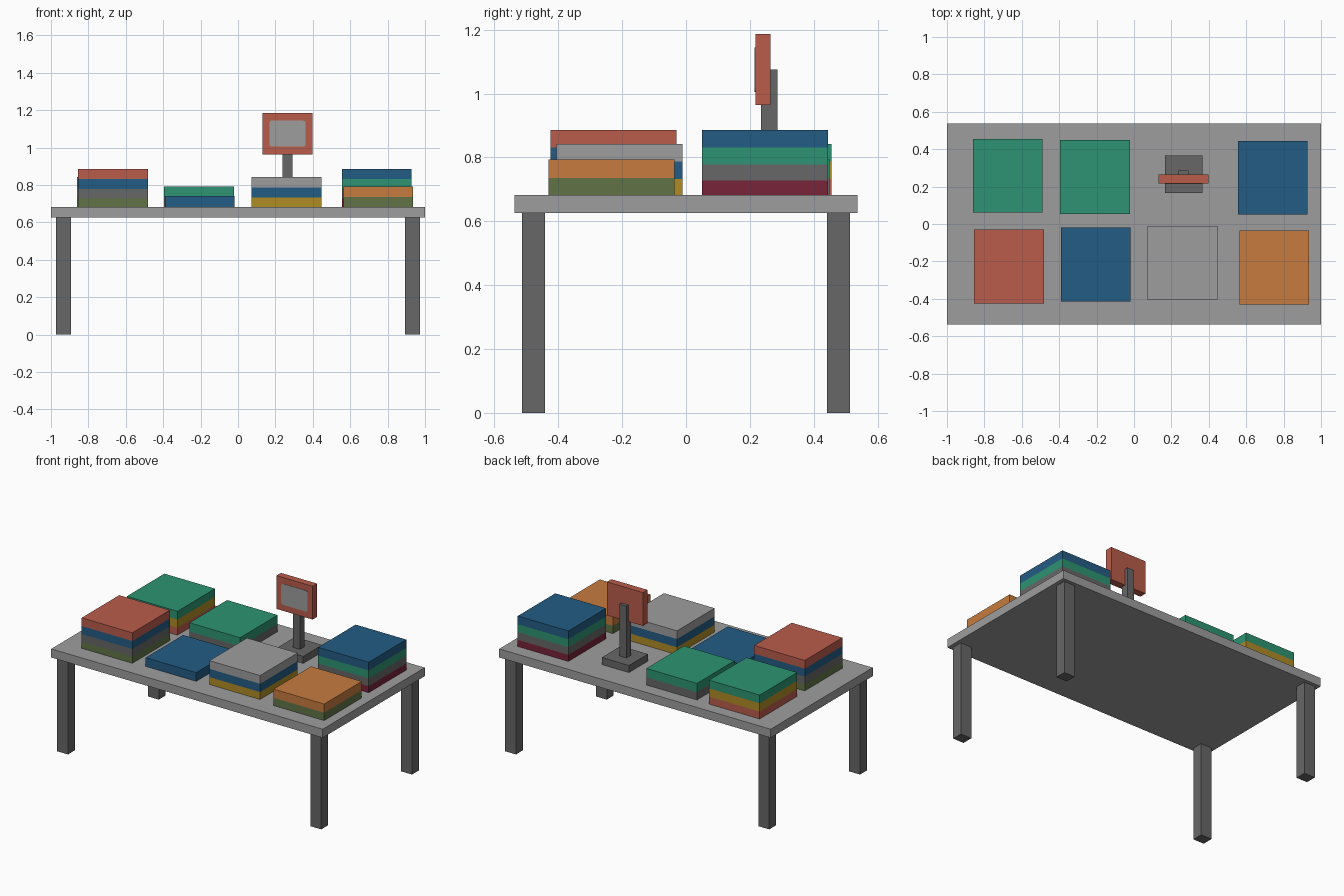
import bpy, bmesh, math

if "Cube" in bpy.data.objects:
    bpy.data.objects.remove(bpy.data.objects["Cube"])


def linear(c):
    c /= 255
    return c / 12.92 if c <= 0.04045 else ((c + 0.055) / 1.055) ** 2.4


def material(name, r, g, b):
    m = bpy.data.materials.new(name)
    m.diffuse_color = (linear(r), linear(g), linear(b), 1)
    m.use_nodes = True
    m.node_tree.nodes["Principled BSDF"].inputs["Base Color"].default_value = m.diffuse_color
    return m


MATS = {
    "light_grey": material("light_grey", 158, 158, 158),
    "dark_grey": material("dark_grey", 103, 103, 103),
    "red": material("red", 186, 92, 75),
    "blue": material("blue", 36, 92, 132),
    "green": material("green", 45, 148, 115),
    "orange": material("orange", 199, 123, 62),
    "olive": material("olive", 97, 116, 70),
    "yellow": material("yellow", 176, 140, 37),
    "maroon": material("maroon", 121, 35, 58),
}


def finish(name, bm, colour):
    me = bpy.data.meshes.new(name)
    bmesh.ops.recalc_face_normals(bm, faces=bm.faces)
    bm.to_mesh(me)
    bm.free()
    me.materials.append(MATS[colour])
    ob = bpy.data.objects.new(name, me)
    bpy.context.collection.objects.link(ob)
    return ob


def box(name, x, y, z, colour):
    """Box from (min, max) ranges on each axis."""
    bm = bmesh.new()
    bmesh.ops.create_cube(bm, size=1)
    for v in bm.verts:
        v.co = [r[0] + (c + 0.5) * (r[1] - r[0]) for r, c in zip((x, y, z), v.co)]
    return finish(name, bm, colour)


# Table top and legs
TOP = 0.683
box("table_top", (-1, 1), (-0.537, 0.537), (0.626, TOP), "light_grey")
for sx, side in ((-1, "left"), (1, "right")):
    for sy, end in ((-1, "front"), (1, "back")):
        box(f"{end}_{side}_leg", sorted((sx * 0.893, sx * 0.973)),
            sorted((sy * 0.442, sy * 0.514)), (0, 0.626), "dark_grey")

# Stacks of folded clothes: centre x, centre y, layer colours from the bottom up
W, D = 0.373, 0.395
LEVELS = {1: (0.741,), 2: (0.735, 0.793), 3: (0.732, 0.787, 0.842),
          4: (0.727, 0.778, 0.831, 0.886)}
STACKS = [
    ("front_stack_1", -0.668, -0.227, ("olive", "dark_grey", "blue", "red")),
    ("front_stack_2", -0.204, -0.217, ("blue",)),
    ("front_stack_3", 0.260, -0.208, ("yellow", "blue", "light_grey")),
    ("front_stack_4", 0.750, -0.233, ("olive", "orange")),
    ("back_stack_1", -0.675, 0.258, ("red", "yellow", "green")),
    ("back_stack_2", -0.209, 0.252, ("dark_grey", "green")),
    ("back_stack_4", 0.742, 0.247, ("maroon", "dark_grey", "green", "blue")),
]
for name, cx, cy, colours in STACKS:
    z = TOP
    for i, (colour, top) in enumerate(zip(colours, LEVELS[len(colours)])):
        box(f"{name}_layer_{i + 1}", (cx - W / 2, cx + W / 2),
            (cy - D / 2, cy + D / 2), (z, top), colour)
        z = top

# Sign: base, post and panel
box("sign_base", (0.165, 0.365), (0.165, 0.365), (TOP, 0.73), "dark_grey")
box("sign_post", (0.239, 0.291), (0.235, 0.286), (0.73, 1.075), "dark_grey")
box("sign_panel", (0.132, 0.398), (0.217, 0.264), (0.964, 1.186), "red")

# Blank rounded plate on the front of the sign
bm = bmesh.new()
R = 0.012
ring = []
for px, pz, start in ((0.361, 1.144, 0), (0.168, 1.144, 90),
                      (0.168, 1.005, 180), (0.361, 1.005, 270)):
    ox = px - R if px > 0.25 else px + R
    oz = pz - R if pz > 1.07 else pz + R
    for k in range(5):
        a = math.radians(start + k * 22.5)
        ring.append(bm.verts.new((ox + R * math.cos(a), 0.217, oz + R * math.sin(a))))
face = bm.faces.new(ring)
ext = bmesh.ops.extrude_face_region(bm, geom=[face])
for v in ext["geom"]:
    if isinstance(v, bmesh.types.BMVert):
        v.co.y -= 0.002
finish("sign_plate", bm, "light_grey")
